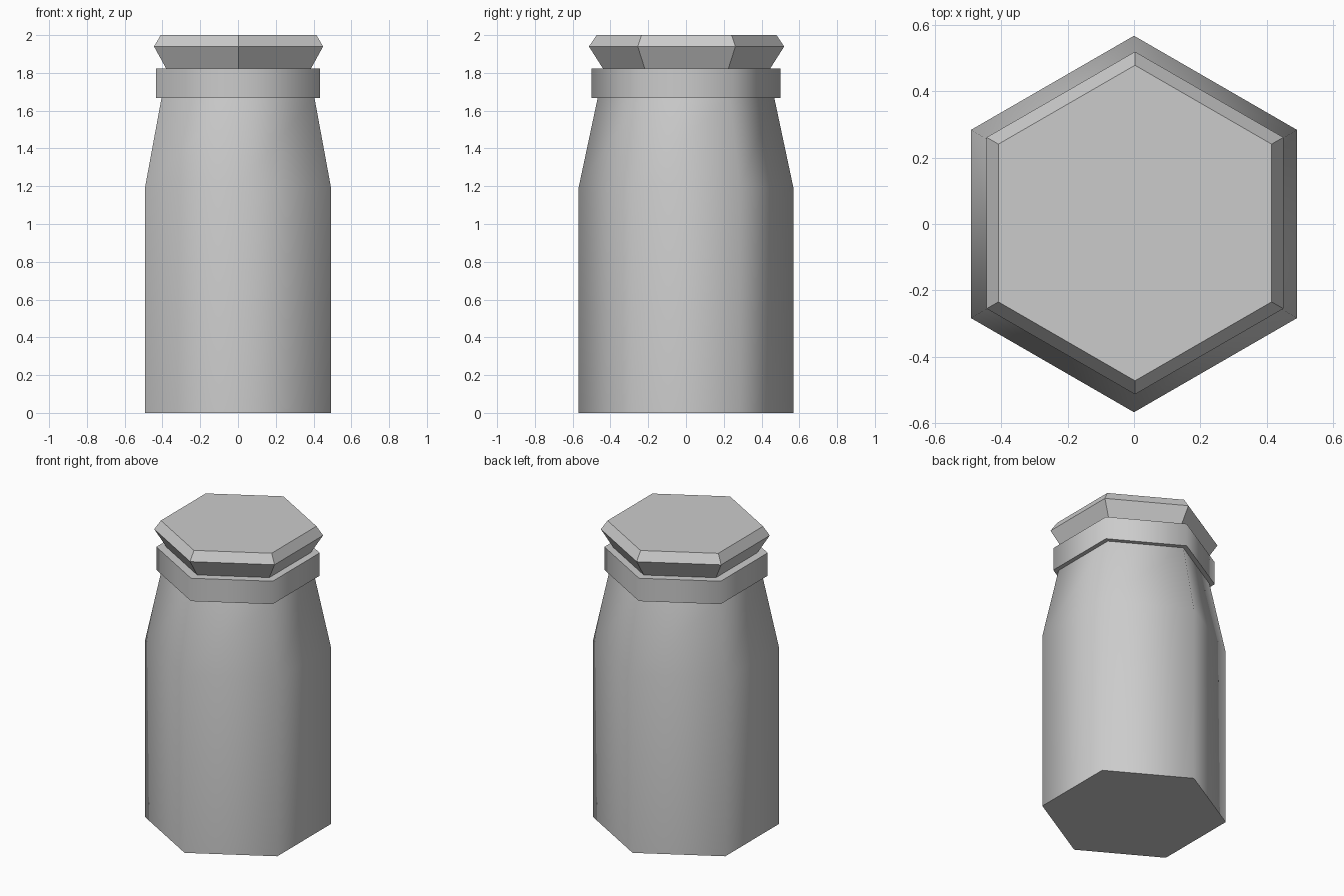
import bpy, bmesh, math
from mathutils import Vector

if "Cube" in bpy.data.objects:
    bpy.data.objects.remove(bpy.data.objects["Cube"])

SIDES = 6


def hex_lathe(name, profile, centre=(0.0, 0.0), smooth=False):
    """Stack hexagonal rings (corner radius, z), points on the y axis, and cap both ends."""
    bm = bmesh.new()
    rings = []
    for r, z in profile:
        ring = []
        for i in range(SIDES):
            a = math.pi / 2 + 2 * math.pi * i / SIDES
            ring.append(bm.verts.new(Vector((centre[0] + r * math.cos(a),
                                             centre[1] + r * math.sin(a), z))))
        rings.append(ring)
    for low, high in zip(rings, rings[1:]):
        for i in range(SIDES):
            j = (i + 1) % SIDES
            bm.faces.new((low[i], low[j], high[j], high[i]))
    bm.faces.new(rings[0][::-1])
    bm.faces.new(rings[-1])
    bmesh.ops.recalc_face_normals(bm, faces=bm.faces[:])
    mesh = bpy.data.meshes.new(name)
    bm.to_mesh(mesh)
    bm.free()
    obj = bpy.data.objects.new(name, mesh)
    bpy.context.collection.objects.link(obj)
    if smooth:
        bpy.ops.object.select_all(action='DESELECT')
        obj.select_set(True)
        bpy.context.view_layer.objects.active = obj
        bpy.ops.object.shade_smooth_by_angle(angle=math.radians(65))
    return obj


# Straight body with tapered shoulder
hex_lathe("jar_body", [(0.568, 0), (0.568, 1.195), (0.467, 1.67)], smooth=True)

# Collar around the neck
hex_lathe("neck_collar", [(0.50, 1.668), (0.50, 1.822)], smooth=True)

# Faceted stopper, flaring out then bevelled at the top
hex_lathe("stopper", [(0.442, 1.822), (0.517, 1.94), (0.476, 2.0)],
          centre=(0.003, 0.003))
